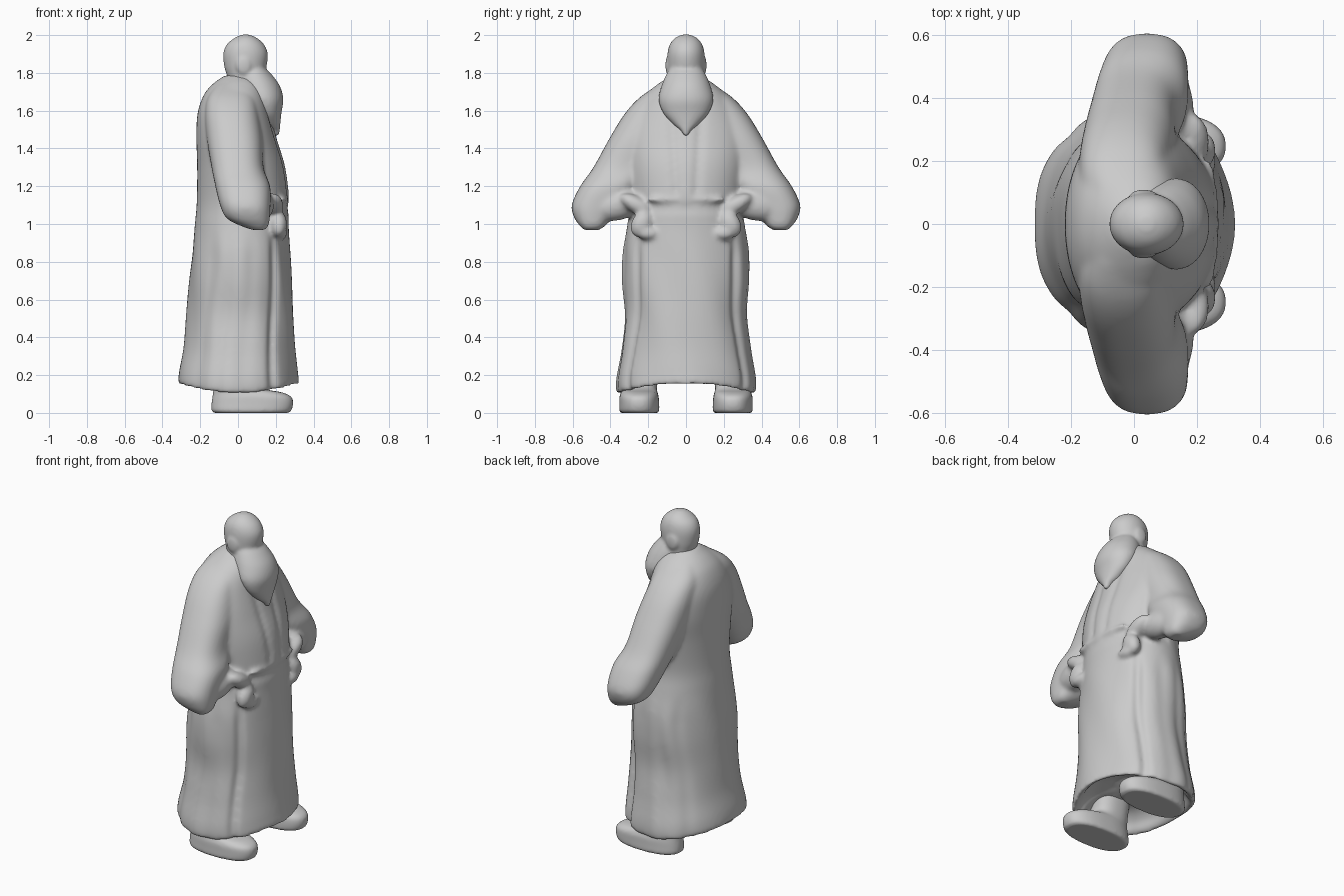
import bpy, bmesh, math
from math import sin, cos, pi, exp

if "Cube" in bpy.data.objects:
    bpy.data.objects.remove(bpy.data.objects["Cube"])


def curve_rows(rows, steps=5):
    """Catmull-Rom interpolation of slice rows."""
    out = []
    for i in range(len(rows) - 1):
        a, b, c, d = (rows[max(0, min(len(rows) - 1, i + k))] for k in (-1, 0, 1, 2))
        for s in range(steps):
            t = s / steps
            out.append([0.5 * (2*q + (r - p)*t + (2*p - 5*q + 4*r - w)*t*t + (3*q - p - 3*r + w)*t**3)
                        for p, q, r, w in zip(a, b, c, d)])
    return out + [list(rows[-1])]


def loft(name, rows, power=2.0, seg=72, deform=None, side=1):
    """Closed skin over horizontal slices: z, x min, x max, y min, y max."""
    bm = bmesh.new()
    rings = []
    for z, x0, x1, y0, y1 in curve_rows(rows):
        ring = []
        for k in range(seg):
            a = 2 * pi * k / seg
            c, s = cos(a), sin(a)
            x = (x0 + x1)/2 + (x1 - x0)/2 * math.copysign(abs(c)**(2/power), c)
            y = (y0 + y1)/2 + (y1 - y0)/2 * math.copysign(abs(s)**(2/power), s)
            p = deform(x, y, z, a) if deform else (x, y, z)
            ring.append(bm.verts.new((p[0], p[1]*side, p[2])))
        rings.append(ring)
    for r, q in zip(rings, rings[1:]):
        for k in range(seg):
            bm.faces.new((r[k], r[(k+1) % seg], q[(k+1) % seg], q[k]))
    bm.faces.new(rings[0][::-1])
    bm.faces.new(rings[-1])
    return finish(name, bm)


def blob(name, loc, size, tilt=0):
    bm = bmesh.new()
    bmesh.ops.create_uvsphere(bm, u_segments=32, v_segments=20, radius=1)
    ob = finish(name, bm)
    ob.location, ob.scale, ob.rotation_euler = loc, size, (tilt, 0, 0)
    return ob


def finish(name, bm):
    bmesh.ops.recalc_face_normals(bm, faces=bm.faces[:])
    me = bpy.data.meshes.new(name)
    bm.to_mesh(me)
    bm.free()
    ob = bpy.data.objects.new(name, me)
    bpy.context.collection.objects.link(ob)
    return ob


def fuse(name, parts, voxel=0.011, smooth=6):
    """Join overlapping parts into one soft sculpted surface."""
    bpy.ops.object.select_all(action='DESELECT')
    for p in parts:
        p.select_set(True)
    bpy.context.view_layer.objects.active = parts[0]
    bpy.ops.object.transform_apply(location=True, rotation=True, scale=True)
    if len(parts) > 1:
        bpy.ops.object.join()
    ob = parts[0]
    ob.name = name
    m = ob.modifiers.new("fuse", 'REMESH')
    m.mode, m.voxel_size = 'VOXEL', voxel
    m.use_smooth_shade = True
    s = ob.modifiers.new("soften", 'SMOOTH')
    s.factor, s.iterations = 0.5, smooth
    return ob


def folds(x, y, z, a):
    """Hem dip, skirt creases, belt overhang and lapel grooves."""
    g = 0.0
    skirt = max(0, min(1, (0.98 - z)/0.15))
    for c, d, w in ((53, .024, .07), (128, .007, .1), (82, .007, .12), (105, .008, .1)):
        off = abs(math.atan2(sin(a), cos(a))) - math.radians(c) - 0.06*sin(6*z)
        g -= d * skirt * exp(-(off/w)**2)
    g += 0.003 * sin(7*a + 9*z) * skirt
    if x > 0:
        if z > 1.1:
            g -= 0.012 * exp(-((abs(y) - 0.05 - 0.06*(z - 1.1))/0.02)**2)
        g -= 0.012 * exp(-((z - 1.085)/0.025)**2)
    r = math.hypot(x, y) + 1e-6
    dip = 0.05 * sin(a)**2 * max(0, min(1, (0.4 - z)/0.2))
    return x*(1 + g/r), y*(1 + g/r), z - dip


# Robe body, starting inside the hollow hem and rising to the collar
parts = [loft("robe", [
    (.27, -.10, .10, -.12, .12), (.25, -.20, .20, -.24, .24), (.21, -.26, .26, -.31, .31),
    (.17, -.285, .285, -.335, .335), (.155, -.318, .318, -.367, .367), (.22, -.314, .314, -.372, .372),
    (.35, -.287, .302, -.345, .345), (.52, -.272, .295, -.325, .325), (.70, -.258, .285, -.338, .338),
    (.85, -.242, .275, -.335, .335), (1.0, -.228, .268, -.31, .31), (1.12, -.218, .272, -.30, .30),
    (1.3, -.216, .25, -.32, .32), (1.45, -.220, .205, -.33, .33), (1.58, -.215, .17, -.29, .29),
    (1.68, -.183, .15, -.22, .22), (1.74, -.135, .13, -.15, .15), (1.787, -.07, .11, -.08, .08)],
    power=2.1, seg=160, deform=folds)]

for s in (1, -1):
    # Wide hanging sleeve
    parts.append(loft("sleeve", [
        (.968, .08, .14, .46, .54), (.988, .02, .16, .43, .56), (1.03, -.06, .168, .39, .590),
        (1.1, -.095, .172, .33, .605), (1.2, -.12, .170, .25, .560), (1.3, -.14, .135, .17, .490),
        (1.45, -.165, .13, .05, .407), (1.58, -.175, .11, 0, .327), (1.67, -.16, .09, 0, .245),
        (1.74, -.11, .05, 0, .14)], power=2.5, side=s))
    # Gathered cuff reaching the waist, and bunched cloth under it
    parts.append(blob("cuff", (.12, .36*s, 1.10), (.07, .14, .08), -.25*s))
    parts.append(blob("cuff_fold", (.185, .26*s, 1.10), (.055, .10, .045), .5*s))
    parts.append(blob("waist_knot", (.215, .235*s, 1.0), (.045, .055, .075), .5*s))
    parts.append(blob("waist_drape", (.222, .20*s, .95), (.04, .06, .035)))
parts.append(blob("sash", (.235, 0, 1.13), (.035, .21, .025)))
fuse("robe", parts, smooth=12)

# Bald head, ears and long pointed beard
head = [loft("head", [
    (1.70, -.06, .10, -.09, .09), (1.77, -.055, .13, -.095, .095), (1.83, -.072, .15, -.098, .098),
    (1.9, -.078, .158, -.098, .098), (1.95, -.06, .138, -.086, .086), (1.985, -.018, .10, -.058, .058),
    (2.003, .02, .06, -.02, .02)]),
    loft("beard", [
    (1.465, .195, .215, -.012, .012), (1.495, .165, .222, -.028, .028), (1.53, .12, .224, -.07, .07),
    (1.59, .08, .23, -.122, .122), (1.66, .03, .24, -.145, .145), (1.73, 0, .222, -.13, .13),
    (1.79, .0, .18, -.105, .105), (1.83, .03, .14, -.08, .08)])]
for s in (1, -1):
    head.append(blob("ear", (.03, .095*s, 1.84), (.04, .014, .05)))
fuse("head_and_beard", head, voxel=0.008, smooth=10)

# Soft shoes with ankles running up into the robe
for s, side in ((1, "left"), (-1, "right")):
    shoe = loft("shoe", [
        (0.0, -.125, .265, .15, .345), (.012, -.14, .282, .142, .353), (.05, -.14, .292, .142, .353),
        (.085, -.135, .282, .145, .352), (.108, -.132, .235, .15, .345), (.125, -.13, .15, .155, .342),
        (.16, -.125, .10, .15, .335), (.25, -.12, .10, .13, .31), (.32, -.11, .08, .12, .27)],
        power=2.4, side=s)
    fuse(side + "_shoe", [shoe], voxel=0.009, smooth=5)
